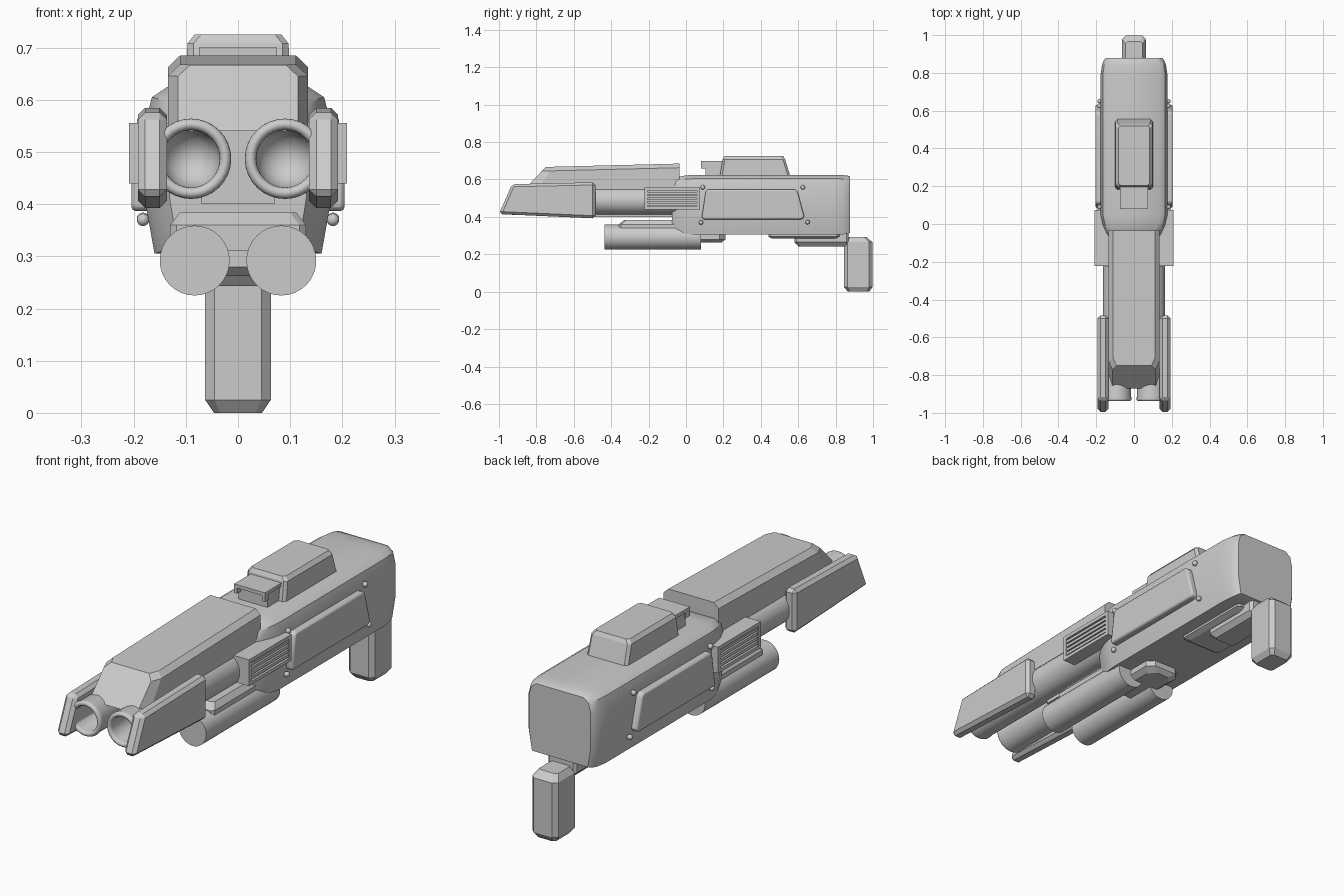
import bpy, bmesh, math
from mathutils import Matrix, Vector

cube = bpy.data.objects.get("Cube")
if cube:
    bpy.data.objects.remove(cube)

grey = bpy.data.materials.new("plain grey")
grey.use_nodes = True
GREY = (0.6, 0.6, 0.6, 1)
grey.diffuse_color = GREY
grey.node_tree.nodes["Principled BSDF"].inputs["Base Color"].default_value = GREY


def finish(name, bm, bevel=0, segments=1, smooth=False):
    """Turn a bmesh into a named object, with optional bevel and smoothing."""
    bmesh.ops.recalc_face_normals(bm, faces=bm.faces)
    mesh = bpy.data.meshes.new(name)
    bm.to_mesh(mesh)
    bm.free()
    mesh.materials.append(grey)
    ob = bpy.data.objects.new(name, mesh)
    bpy.context.collection.objects.link(ob)
    if bevel:
        mod = ob.modifiers.new("Bevel", "BEVEL")
        mod.width, mod.segments, mod.limit_method = bevel, segments, "ANGLE"
    if smooth:
        bpy.ops.object.select_all(action="DESELECT")
        ob.select_set(True)
        bpy.context.view_layer.objects.active = ob
        bpy.ops.object.shade_smooth_by_angle(angle=math.radians(35))
    return ob


def loft(name, rings, **kw):
    """Skin rings of equal point count and cap both ends."""
    bm = bmesh.new()
    loops = [[bm.verts.new(p) for p in ring] for ring in rings]
    n = len(loops[0])
    for a, b in zip(loops, loops[1:]):
        for i in range(n):
            j = (i + 1) % n
            bm.faces.new((a[i], a[j], b[j], b[i]))
    bm.faces.new(loops[0])
    bm.faces.new(loops[-1])
    return finish(name, bm, **kw)


def box(name, x, y, z, **kw):
    return loft(name, [[(x[0], y[0], h), (x[1], y[0], h), (x[1], y[1], h), (x[0], y[1], h)]
                       for h in z], **kw)


def side_plate(name, profile, x0, x1, **kw):
    """Extrude a (y, z) outline along x."""
    return loft(name, [[(x, y, z) for y, z in profile] for x in (x0, x1)], **kw)


def lathe(name, profile, x, z, sides=32):
    """Revolve (radius, y) points about an axis parallel to y; the ends are capped."""
    rings = [[(x + r * math.cos(t), y, z + r * math.sin(t))
              for t in (2 * math.pi * i / sides for i in range(sides))] for r, y in profile]
    return loft(name, rings, smooth=True)


# Main body: faceted section, tapered at the nose and rounded at the tail
half = [(0.16, 0.305), (0.177, 0.4), (0.177, 0.56), (0.165, 0.605), (0.135, 0.625)]
section = half + [(-x, z) for x, z in reversed(half)]
stations = [(-0.075, 0.74, 0.82), (-0.05, 0.82, 0.92), (0, 0.94, 0.98), (0.05, 1, 1),
            (0.79, 1, 1), (0.84, 0.96, 0.99), (0.865, 0.91, 0.97), (0.878, 0.85, 0.94)]
loft("body", [[(x * sx, y, 0.465 + (z - 0.465) * sz) for x, z in section]
              for y, sx, sz in stations], smooth=True)

# Upper barrel cover with sloping nose
def cover_ring(y_low, y_high, top, w):
    pts = [(w, 0.54), (w, top - 0.022), (w - 0.023, top)]
    pts += [(-x, z) for x, z in reversed(pts)]
    return [(x, y_low + (y_high - y_low) * (z - 0.54) / (top - 0.54), z) for x, z in pts]

loft("barrel_cover", [cover_ring(-0.87, -0.75, 0.667, 0.115),
                      cover_ring(-0.80, -0.71, 0.668, 0.134),
                      cover_ring(-0.035, -0.035, 0.685, 0.134)])
box("barrel_core", (-0.07, 0.07), (-0.5, 0), (0.4, 0.6))

# Top housing and the small sight in front of it
def rect(hx, y0, y1, z, c=0.012):
    return [(-hx + c, y0, z), (hx - c, y0, z), (hx, y0 + c, z), (hx, y1 - c, z),
            (hx - c, y1, z), (-hx + c, y1, z), (-hx, y1 - c, z), (-hx, y0 + c, z)]

loft("top_housing", [rect(0.1, 0.18, 0.56, 0.61), rect(0.097, 0.196, 0.53, 0.708),
                     rect(0.083, 0.205, 0.52, 0.725)])
box("sight_base", (-0.07, 0.07), (0.105, 0.21), (0.6, 0.69))
box("sight_top", (-0.075, 0.075), (0.08, 0.21), (0.685, 0.7))
for s, side in ((1, "left"), (-1, "right")):
    box("sight_lip_" + side, sorted((0.06 * s, 0.075 * s)), (0.08, 0.11), (0.66, 0.69))

# Rear grip, chamfered at both ends
loft("grip", [rect(0.046, 0.865, 0.98, 0), rect(0.063, 0.845, 0.997, 0.025, 0.018),
              rect(0.063, 0.845, 0.997, 0.265, 0.018), rect(0.046, 0.865, 0.965, 0.292)])

# Fittings underneath
loft("grip_mount", [rect(0.05, 0.6, 0.87, 0.243), rect(0.07, 0.58, 0.87, 0.265),
                    rect(0.07, 0.58, 0.87, 0.33)])
loft("rear_underplate", [rect(0.075, 0.46, 0.8, 0.284), rect(0.1, 0.44, 0.82, 0.295),
                         rect(0.1, 0.44, 0.82, 0.33)])
loft("front_underplate", [rect(0.06, -0.05, 0.19, 0.262, 0.03),
                          rect(0.085, -0.07, 0.21, 0.28, 0.03),
                          rect(0.085, -0.07, 0.21, 0.33, 0.03)])
loft("tube_bracket", [rect(0.13, -0.36, 0.0, 0.31), rect(0.13, -0.36, 0.0, 0.36),
                      rect(0.112, -0.33, 0.0, 0.384)])

for s, side in ((1, "left"), (-1, "right")):
    # Hollow barrel with rounded lip
    lip = [(0.066 + 0.011 * math.cos(a), -0.925 - 0.013 * math.sin(a))
           for a in (math.pi * i / 8 for i in range(9))]
    lathe("barrel_" + side, [(0.074, 0), (0.074, -0.91)] + lip
          + [(0.055, -0.75), (0.04, -0.72), (0.015, -0.705)], 0.09 * s, 0.487)
    # Lower tube
    lathe("lower_tube_" + side, [(0.067, -0.435), (0.067, 0.08)], 0.083 * s, 0.292)
    # Muzzle cheek plate
    side_plate("cheek_plate_" + side,
               [(-1, 0.415), (-0.93, 0.575), (-0.485, 0.585), (-0.485, 0.392)],
               0.136 * s, 0.192 * s, bevel=0.014)
    # Vent with frame and slats
    box("vent_box_" + side, sorted((0.1 * s, 0.196 * s)), (-0.222, 0.075), (0.44, 0.556))
    for part, y, z in (("top", (-0.222, 0.075), (0.54, 0.556)),
                       ("bottom", (-0.222, 0.075), (0.44, 0.455)),
                       ("front", (-0.222, -0.205), (0.44, 0.556)),
                       ("back", (0.058, 0.075), (0.44, 0.556))):
        box("vent_" + part + "_" + side, sorted((0.19 * s, 0.209 * s)), y, z)
    for i in range(4):
        z = 0.461 + i * 0.02
        box(f"vent_slat_{i + 1}_{side}", sorted((0.19 * s, 0.206 * s)),
            (-0.21, 0.06), (z, z + 0.013))
    # Side panel
    side_plate("side_panel_" + side,
               [(0.085, 0.4), (0.09, 0.387), (0.62, 0.387), (0.633, 0.4),
                (0.597, 0.535), (0.585, 0.547), (0.115, 0.547), (0.105, 0.535)],
               0.16 * s, 0.204 * s, bevel=0.009, segments=2, smooth=True)
    # Round-headed screws
    for i, (y, z) in enumerate(((0.09, 0.558), (0.625, 0.558), (0.08, 0.37), (0.65, 0.372))):
        bm = bmesh.new()
        bmesh.ops.create_uvsphere(bm, u_segments=12, v_segments=8, radius=0.012,
                                  matrix=Matrix.Translation(Vector((0.182 * s, y, z))))
        finish(f"screw_{i + 1}_{side}", bm, smooth=True)
